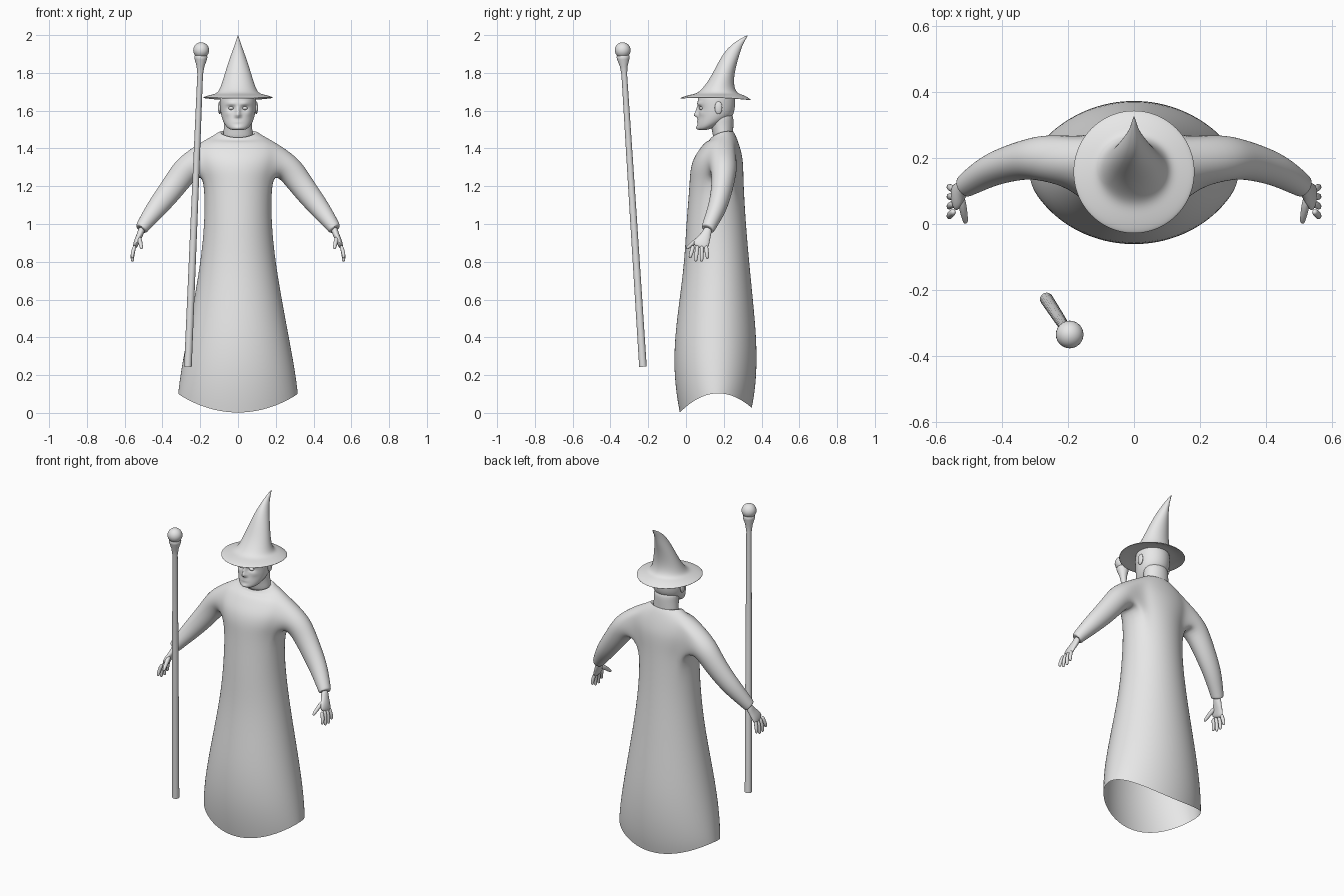
import bpy, bmesh
from math import sin, cos, pi, radians, exp
from mathutils import Vector

if "Cube" in bpy.data.objects:
    bpy.data.objects.remove(bpy.data.objects["Cube"])

grey = bpy.data.materials.new("plain grey")
grey.use_nodes = True
GREY = (0.8, 0.8, 0.8, 1)
grey.diffuse_color = GREY
grey.node_tree.nodes["Principled BSDF"].inputs["Base Color"].default_value = GREY


def ring(hw, yf, yb, zs, zf=None, zb=None, n=24, half=False):
    """Oval level: half width, front/back y, height at the sides, front and back."""
    zf = zs if zf is None else zf
    zb = zs if zb is None else zb
    angles = [pi * (i / 12 - 0.5) for i in range(13)] if half else [2 * pi * i / n for i in range(n)]
    pts = []
    for a in angles:
        s = sin(a)
        z = zs + s * s * ((zf + zb) / 2 - zs) + s * (zb - zf) / 2
        pts.append(Vector((hw * cos(a), (yf + yb) / 2 + (yb - yf) / 2 * s, z)))
    return pts


def tube(path, n=12, start=0.0):
    """Rings square to a path of (centre, radius across, radius front-back)."""
    centres = [Vector(p[0]) for p in path]
    rings = []
    for i, (_, ru, rv) in enumerate(path):
        t = (centres[min(i + 1, len(path) - 1)] - centres[max(i - 1, 0)]).normalized()
        v = Vector((0, 1, 0))
        v = (v - t * v.dot(t)).normalized()
        u = t.cross(v)
        angs = [start + 2 * pi * k / n for k in range(n)]
        rings.append([centres[i] + v * rv * cos(a) + u * ru * sin(a) for a in angs])
    return rings


def skin(bm, rings, closed=True, caps=(True, True), skip=lambda i, j: False):
    """Join successive rings with quads and return the vertex rows."""
    rows = [[p if isinstance(p, bmesh.types.BMVert) else bm.verts.new(p) for p in r] for r in rings]
    n = len(rows[0])
    for i in range(len(rows) - 1):
        for j in range(n if closed else n - 1):
            if not skip(i, j):
                k = (j + 1) % n
                bm.faces.new((rows[i][j], rows[i][k], rows[i + 1][k], rows[i + 1][j]))
    if caps[0]:
        bm.faces.new(rows[0])
    if caps[1]:
        bm.faces.new(rows[-1])
    return rows


def finish(name, bm, mirror=False, subsurf=2):
    bmesh.ops.recalc_face_normals(bm, faces=bm.faces)
    for f in bm.faces:
        f.smooth = True
    me = bpy.data.meshes.new(name)
    bm.to_mesh(me)
    bm.free()
    me.materials.append(grey)
    ob = bpy.data.objects.new(name, me)
    bpy.context.collection.objects.link(ob)
    if mirror:
        ob.modifiers.new("mirror", "MIRROR")
    if subsurf:
        m = ob.modifiers.new("smooth", "SUBSURF")
        m.levels = m.render_levels = subsurf
    return ob


def ball(name, centre, size, mirror=False):
    bm = bmesh.new()
    bmesh.ops.create_uvsphere(bm, u_segments=24, v_segments=14, radius=1)
    for v in bm.verts:
        v.co = Vector(centre) + Vector([a * b for a, b in zip(v.co, size)])
    return finish(name, bm, mirror, 0)


# Robe: half body with an armhole, sleeve grown out of it, then mirrored
levels = [
    (.32, -.035, .35, .105, 0, .025), (.315, -.05, .365, .15, .08, .1),
    (.30, -.066, .377, .25, .22, .23), (.272, -.062, .375, .4),
    (.234, -.036, .356, .6), (.20, -.01, .336, .8), (.178, 0, .318, 1.0),
    (.178, .018, .306, 1.21), (.205, .02, .305, 1.28), (.222, .036, .302, 1.345),
    (.22, .07, .29, 1.395), (.195, .1, .277, 1.435), (.14, .123, .263, 1.462, 1.44, 1.47),
    (.104, .13, .252, 1.485, 1.455, 1.488), (.098, .134, .25, 1.49, 1.46, 1.49),
    (.08, .145, .24, 1.475, 1.445, 1.475)]
bm = bmesh.new()
rows = skin(bm, [ring(*l, half=True) for l in levels], closed=False, caps=(False, False),
            skip=lambda i, j: 7 <= i < 11 and 4 <= j < 9)
hole = (rows[7][4:10] + [rows[i][9] for i in (8, 9, 10)]
        + rows[11][9:3:-1] + [rows[i][4] for i in (10, 9, 8)])
sleeve = [((.258, .20, 1.31), .074, .074), ((.315, .198, 1.235), .069, .062),
          ((.372, .185, 1.158), .063, .056), ((.432, .165, 1.083), .055, .05),
          ((.482, .135, 1.017), .043, .042), ((.507, .119, .982), .036, .037),
          ((.514, .113, .97), .034, .035), ((.512, .115, .975), .022, .024)]
skin(bm, [hole] + tube(sleeve, 18, radians(220)), caps=(False, True))
finish("robe", bm, mirror=True)

# Hands: palm, four fingers and thumb
bm = bmesh.new()
skin(bm, tube([((.505, .12, .985), .02, .023), ((.52, .106, .94), .017, .027),
               ((.537, .085, .908), .016, .043), ((.547, .073, .872), .012, .044)]))
for base_y, tip_y, tip_z in ((.038, .022, .818), (.061, .052, .801),
                             (.084, .083, .8), (.106, .113, .815)):
    mid_y = (base_y + tip_y) / 2
    skin(bm, tube([((.545, base_y, .89), .011, .012), ((.557, mid_y, .85), .011, .012),
                   ((.56, tip_y, tip_z + .012), .01, .01), ((.558, tip_y, tip_z), .007, .007)], 8))
skin(bm, tube([((.525, .085, .93), .014, .015), ((.518, .045, .905), .013, .014),
               ((.512, .015, .88), .01, .011), ((.51, .002, .868), .007, .007)], 8))
finish("hands", bm, mirror=True)

# Neck
bm = bmesh.new()
skin(bm, [ring(*l) for l in ((.08, .145, .25, 1.43), (.077, .14, .25, 1.49),
                             (.074, .125, .252, 1.54), (.08, .11, .25, 1.6))])
finish("neck", bm)

# Head: smooth skull, then facial relief pushed into the front
bm = bmesh.new()
skin(bm, [ring(*l) for l in (
    (.03, .075, .125, 1.497), (.052, .058, .165, 1.505, 1.5, 1.52), (.074, .058, .215, 1.53, 1.522, 1.55),
    (.088, .064, .246, 1.565), (.094, .066, .258, 1.6), (.096, .06, .262, 1.64),
    (.096, .062, .26, 1.675), (.085, .085, .245, 1.7), (.05, .11, .22, 1.71))])
head = finish("head", bm)
shape = bpy.data.meshes.new_from_object(
    head.evaluated_get(bpy.context.evaluated_depsgraph_get()))
head.modifiers.clear()
head.data = shape
relief = [(0, 1.578, .012, .013, -.024), (0, 1.603, .01, .018, -.013),
          (0, 1.54, .024, .005, -.007), (0, 1.53, .024, .004, .003),
          (0, 1.508, .02, .01, -.006)]
for s in (-1, 1):
    relief += [(s * .036, 1.613, .018, .01, .014), (s * .035, 1.637, .026, .008, -.009),
               (s * .056, 1.585, .018, .014, -.004), (s * .014, 1.572, .007, .007, -.006)]
for v in shape.vertices:
    if v.co.y < .15:
        x, _, z = v.co
        v.co.y += sum(d * exp(-((x - cx) / rx) ** 2 - ((z - cz) / rz) ** 2)
                      for cx, cz, rx, rz, d in relief)

ball("eyes", (.036, .082, 1.613), (.015, .012, .009), True)
ball("ears", (.097, .172, 1.615), (.009, .02, .034), True)

# Hat: bent crown flowing into a drooping brim with a thin underside
bm = bmesh.new()
skin(bm, [ring(*l) for l in (
    (.002, .324, .33, 2.0), (.013, .262, .3, 1.96, 1.967, 1.953),
    (.034, .205, .283, 1.905, 1.917, 1.895), (.057, .162, .266, 1.84),
    (.076, .13, .254, 1.777), (.092, .095, .255, 1.727), (.109, .062, .271, 1.692),
    (.14, .025, .3, 1.685), (.17, -.012, .332, 1.677, 1.676, 1.669),
    (.187, -.032, .347, 1.671, 1.667, 1.657), (.186, -.031, .346, 1.665, 1.662, 1.652),
    (.14, .025, .3, 1.675), (.09, .07, .25, 1.68))])
finish("hat", bm)

# Staff: leaning pole with a flared socket and a ball on top
foot, top = Vector((-.265, -.228, .245)), Vector((-.195, -.335, 1.92))
bm = bmesh.new()
skin(bm, tube([(foot.lerp(top, t), r, r) for t, r in (
    (0, .02), (.5, .018), (.925, .015), (.95, .021), (.972, .033), (.98, .035), (.988, .028))], 20))
staff = finish("staff", bm, subsurf=0)
bpy.context.view_layer.objects.active = staff
staff.select_set(True)
bpy.ops.object.shade_smooth_by_angle(angle=radians(40))
ball("staff_ball", top, (.042, .042, .042))
